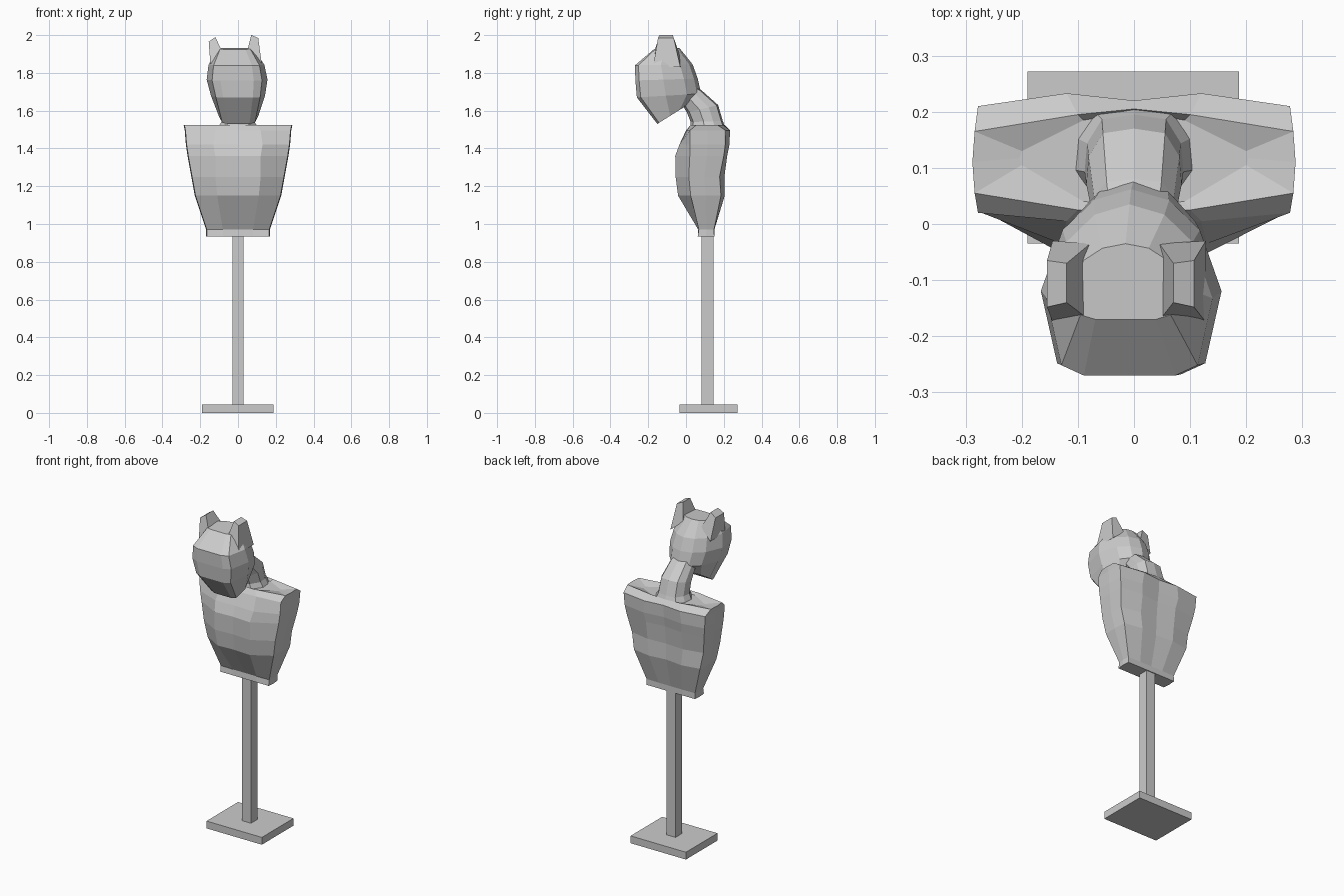
import bpy, bmesh


def finish(name, bm):
    bmesh.ops.recalc_face_normals(bm, faces=bm.faces)
    mesh = bpy.data.meshes.new(name)
    bm.to_mesh(mesh)
    bm.free()
    obj = bpy.data.objects.new(name, mesh)
    bpy.context.collection.objects.link(obj)
    return obj


def loft(name, rings):
    """Skin a stack of closed rings and cap both ends."""
    bm = bmesh.new()
    loops = [[bm.verts.new(p) for p in ring] for ring in rings]
    for a, b in zip(loops, loops[1:]):
        for i in range(len(a)):
            j = (i + 1) % len(a)
            bm.faces.new((a[i], a[j], b[j], b[i]))
    bm.faces.new(loops[0][::-1])
    bm.faces.new(loops[-1])
    return finish(name, bm)


def mirrored(half, shift=0.0):
    """Half outline from front centre to back centre -> full ring."""
    left = [(-x, y, z) for x, y, z in half[-2:0:-1]]
    return [(x + shift, y, z) for x, y, z in half + left]


def box(name, x0, x1, y0, y1, z0, z1):
    return loft(name, [[(x0, y0, z), (x1, y0, z), (x1, y1, z), (x0, y1, z)]
                       for z in (z0, z1)])


def tilted_ring(shape, front, back, width, shift=0.0):
    """Ring in a plane tilted between a front and a back (y, z) point."""
    return mirrored([(u * width,
                      front[0] + (back[0] - front[0]) * t,
                      front[1] + (back[1] - front[1]) * t) for u, t in shape], shift)


# Stand
box("stand_base", -0.19, 0.187, -0.035, 0.272, 0, 0.045)
box("stand_pole", -0.03, 0.03, 0.083, 0.145, 0.04, 0.95)

# Torso: z, front centre, mid x, mid front, side x, side front, side back, mid back, back centre
torso = [
    (0.935, 0.062, 0.08, 0.062, 0.165, 0.062, 0.15, 0.15, 0.15),
    (0.970, 0.065, 0.08, 0.065, 0.165, 0.068, 0.148, 0.15, 0.15),
    (1.150, -0.035, 0.11, -0.042, 0.225, 0.025, 0.185, 0.205, 0.192),
    (1.250, -0.048, 0.12, -0.055, 0.243, 0.015, 0.178, 0.203, 0.195),
    (1.360, -0.050, 0.12, -0.057, 0.263, 0.020, 0.200, 0.218, 0.205),
    (1.420, -0.030, 0.13, -0.035, 0.272, 0.020, 0.208, 0.230, 0.215),
    (1.495, 0.000, 0.12, 0.005, 0.278, 0.020, 0.210, 0.233, 0.220),
    (1.525, 0.025, 0.10, 0.025, 0.284, 0.055, 0.165, 0.195, 0.205),
    (1.512, 0.035, 0.09, 0.040, 0.200, 0.105, 0.130, 0.185, 0.200),
]
loft("torso", [mirrored([(0, cf, z), (mx, mf, z), (sx, sf, z),
                         (sx + 0.004, (sf + sb) / 2, z), (sx, sb, z),
                         (mx, mb, z), (0, cb, z)])
               for z, cf, mx, mf, sx, sf, sb, mb, cb in torso])

# Neck
neck_shape = [(0, 0), (0.6, 0.08), (1, 0.4), (0.95, 0.7), (0.65, 0.95), (0, 1)]
loft("neck", [tilted_ring(neck_shape, *r) for r in [
    ((0.02, 1.50), (0.212, 1.50), 0.11),
    ((0.025, 1.54), (0.195, 1.545), 0.088),
    ((0.005, 1.59), (0.170, 1.63), 0.085),
    ((-0.02, 1.63), (0.080, 1.71), 0.075),
    ((-0.06, 1.66), (0.020, 1.74), 0.065)]])

# Head
head_shape = [(0, 0), (0.55, 0), (0.82, 0.06), (1, 0.45), (0.76, 0.78), (0.42, 0.94), (0, 1)]
loft("head", [tilted_ring(head_shape, *r) for r in [
    ((-0.152, 1.53), (0.000, 1.625), 0.105, 0.003),
    ((-0.260, 1.67), (0.080, 1.69), 0.143, 0.0),
    ((-0.268, 1.76), (0.062, 1.77), 0.161, -0.005),
    ((-0.270, 1.84), (0.035, 1.845), 0.148, -0.008),
    ((-0.170, 1.925), (-0.035, 1.932), 0.098, -0.015)]])


# Ears: (x, z) of outer base, inner base, inner tip, outer tip
def ear(name, outer_base, inner_base, inner_tip, outer_tip):
    ob, ib, it, ot = outer_base, inner_base, inner_tip, outer_tip
    loft(name, [
        [(ob[0], -0.175, ob[1]), (ib[0], -0.172, ib[1]),
         (ib[0], -0.035, ib[1]), (ob[0], -0.03, ob[1])],
        [(ot[0], -0.148, ot[1]), (it[0], -0.140, it[1]),
         (it[0], -0.070, it[1]), (ot[0], -0.065, ot[1])]])


ear("ear_left", (-0.145, 1.83), (-0.078, 1.90), (-0.12, 1.99), (-0.155, 1.965))
ear("ear_right", (0.128, 1.83), (0.045, 1.90), (0.07, 2.0), (0.107, 1.985))
